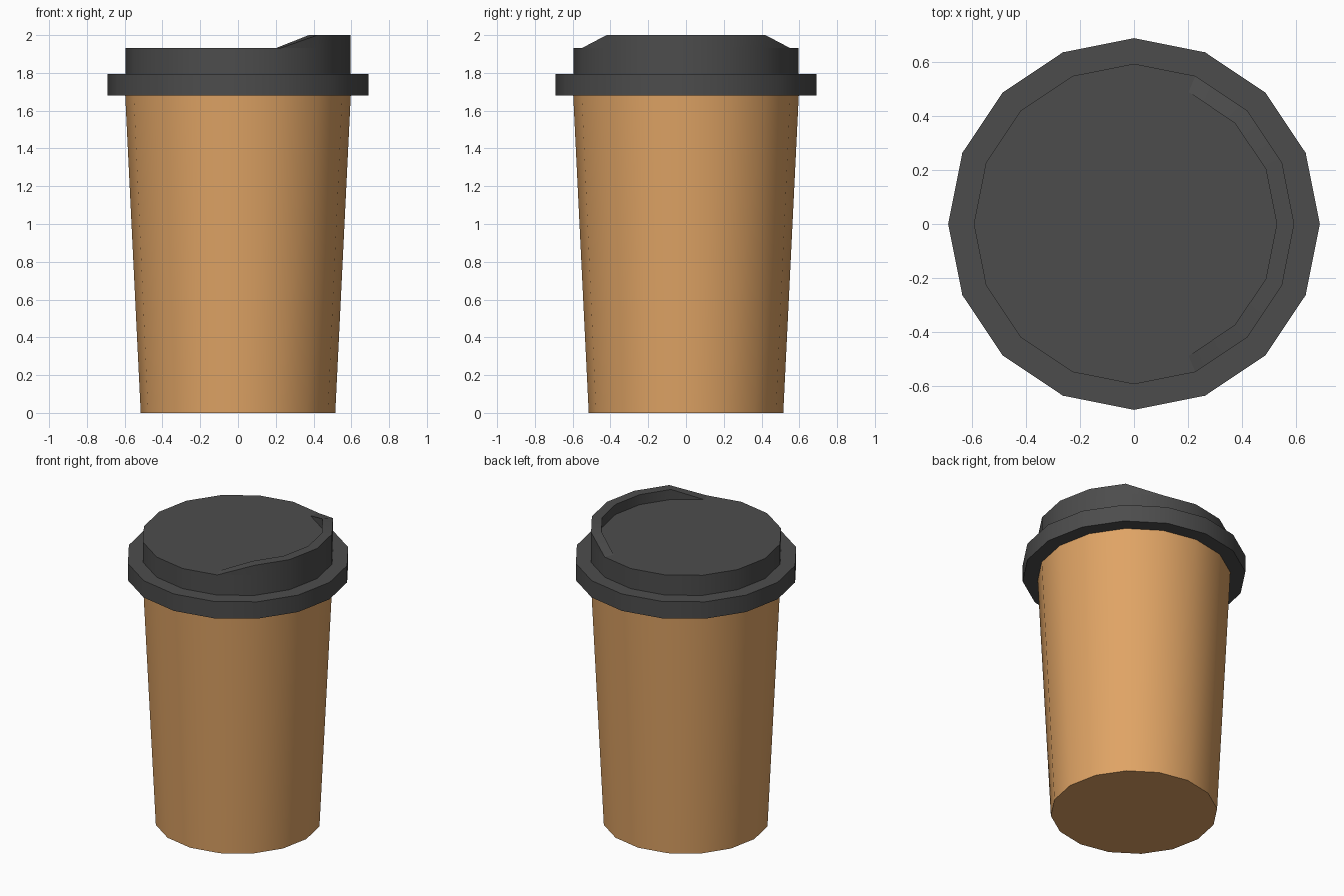
import bpy, bmesh, math

if "Cube" in bpy.data.objects:
    bpy.data.objects.remove(bpy.data.objects["Cube"])

SIDES = 16


def material(name, color):
    m = bpy.data.materials.new(name)
    m.diffuse_color = (*color, 1)
    m.use_nodes = True
    m.node_tree.nodes["Principled BSDF"].inputs["Base Color"].default_value = m.diffuse_color
    return m


def point(r, z, i):
    a = 2 * math.pi * i / SIDES
    return (r * math.cos(a), r * math.sin(a), z)


def finish(bm, name, mat):
    mesh = bpy.data.meshes.new(name)
    bm.to_mesh(mesh)
    bm.free()
    mesh.materials.append(mat)
    ob = bpy.data.objects.new(name, mesh)
    bpy.context.collection.objects.link(ob)
    bpy.ops.object.select_all(action='DESELECT')
    ob.select_set(True)
    bpy.context.view_layer.objects.active = ob
    bpy.ops.object.shade_smooth_by_angle(angle=math.radians(30))
    return ob


def turned(name, profile, mat, cap_top=True):
    """Revolve an (r, z) profile, listed from bottom to top, and cap it."""
    bm = bmesh.new()
    rings = [[bm.verts.new(point(r, z, i)) for i in range(SIDES)] for r, z in profile]
    for low, high in zip(rings, rings[1:]):
        for i in range(SIDES):
            j = (i + 1) % SIDES
            bm.faces.new((low[i], low[j], high[j], high[i]))
    bm.faces.new(rings[0][::-1])
    if cap_top:
        bm.faces.new(rings[-1])
    return finish(bm, name, mat)


brown = material("cardboard brown", (0.74, 0.37, 0.13))
grey = material("dark grey plastic", (0.073, 0.073, 0.073))

# Tapered cup, covered by the lid
turned("cup", [(0.515, 0), (0.597, 1.68)], brown, cap_top=False)

# Lid: wide rim with a narrower raised top
turned("lid", [(0.69, 1.68), (0.69, 1.795), (0.595, 1.795), (0.595, 1.932)], grey)

# Drinking lip: raised edge on the +x side, sloping down at both ends
bm = bmesh.new()
sections = []
for i in range(-3, 4):
    outer = bm.verts.new(point(0.595, 1.932, i))
    inner = bm.verts.new(point(0.53, 1.932, i))
    if abs(i) == 3:
        sections.append((outer, outer, inner, inner))
    else:
        sections.append((outer, bm.verts.new(point(0.595, 2.0, i)),
                         bm.verts.new(point(0.53, 2.0, i)), inner))
for a, b in zip(sections, sections[1:]):
    for k in range(3):
        corners = list(dict.fromkeys((a[k], b[k], b[k + 1], a[k + 1])))
        if len(corners) > 2:
            bm.faces.new(corners)
finish(bm, "drinking_lip", grey)
